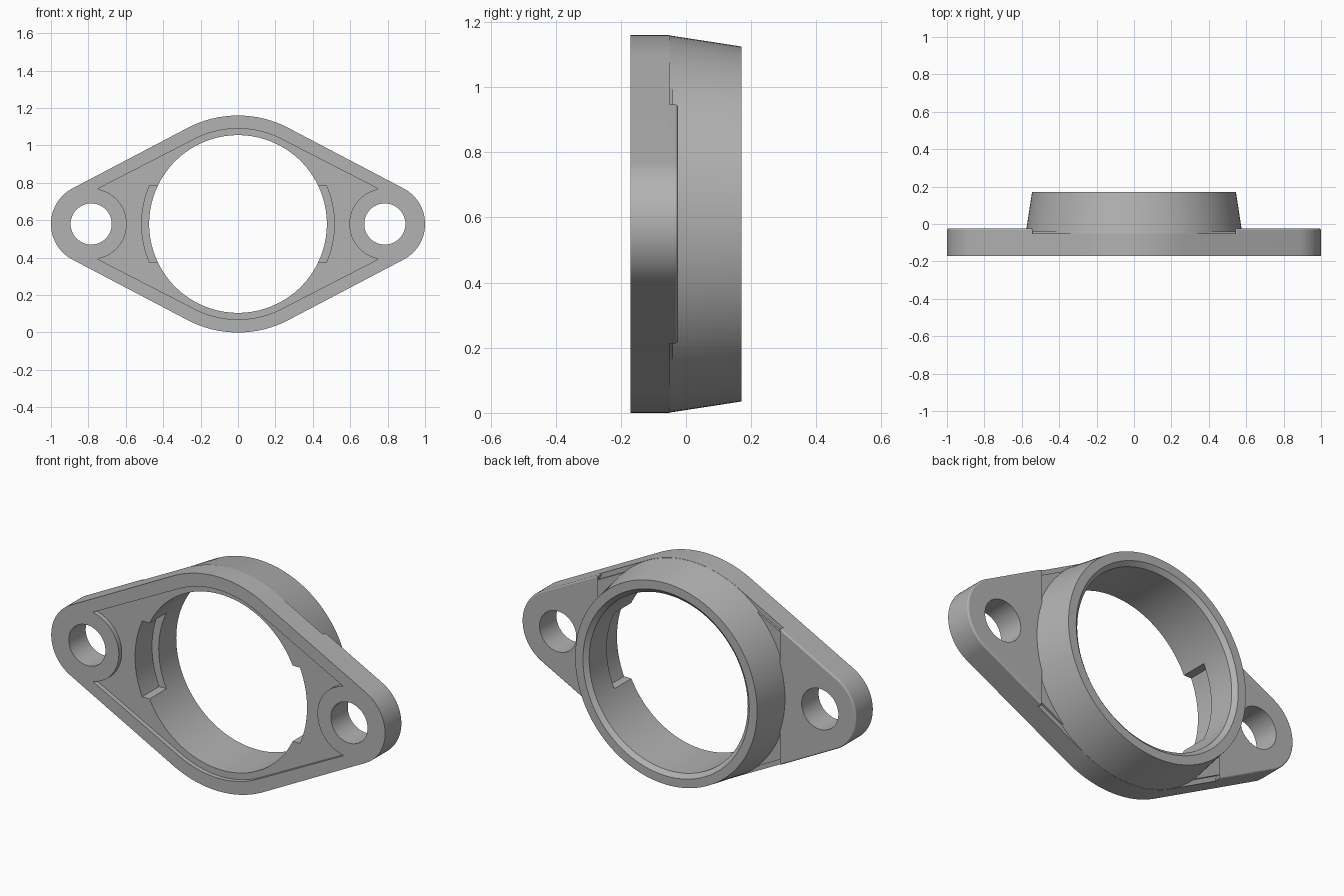
import bpy, bmesh
from math import sin, cos, asin, acos, sqrt, radians, pi

cube = bpy.data.objects.get("Cube")
if cube:
    bpy.data.objects.remove(cube, do_unlink=True)

MID = 0.58            # height of the bore axis
EAR = 0.785           # bolt hole distance from the axis
FRONT, PLATE, BACK = -0.17, -0.05, 0.17

metal = bpy.data.materials.new("cast_grey")
metal.use_nodes = True
grey = (0.45, 0.45, 0.45, 1)
metal.diffuse_color = grey
metal.node_tree.nodes["Principled BSDF"].inputs["Base Color"].default_value = grey


def arc(cx, r, a, b, n):
    return [(cx + r * cos(a + (b - a) * i / n), r * sin(a + (b - a) * i / n))
            for i in range(n + 1)]


def circle(cx, r, n=128):
    return arc(cx, r, 0, 2 * pi, n)[:-1]


def outline(big, small):
    """Tangent outline around the central circle and both ears."""
    t = acos((big - small) / EAR)
    return (arc(EAR, small, -t, t, 32) + arc(0, big, t, pi - t, 28)
            + arc(-EAR, small, pi - t, pi + t, 32) + arc(0, big, pi + t, 2 * pi - t, 28))


def solid(name, rings):
    """Loft matching sections, each given as (y, points), and cap the ends."""
    bm = bmesh.new()
    loops = [[bm.verts.new((x, y, z + MID)) for x, z in pts] for y, pts in rings]
    for a, b in zip(loops, loops[1:]):
        for i in range(len(a)):
            bm.faces.new((a[i - 1], a[i], b[i], b[i - 1]))
    bm.faces.new(loops[0])
    bm.faces.new(loops[-1])
    bmesh.ops.recalc_face_normals(bm, faces=bm.faces)
    mesh = bpy.data.meshes.new(name)
    bm.to_mesh(mesh)
    bm.free()
    mesh.materials.append(metal)
    ob = bpy.data.objects.new(name, mesh)
    bpy.context.collection.objects.link(ob)
    return ob


def prism(name, pts, y0, y1):
    return solid(name, [(y0, pts), (y1, pts)])


def combine(ob, tool, operation="DIFFERENCE"):
    mod = ob.modifiers.new("bool", "BOOLEAN")
    mod.operation, mod.solver, mod.object = operation, "EXACT", tool
    bpy.context.view_layer.objects.active = ob
    bpy.ops.object.modifier_apply(modifier=mod.name)
    bpy.data.objects.remove(tool, do_unlink=True)


# Flange plate with tapered rear collar
body = prism("flange_body", outline(0.58, 0.215), FRONT, PLATE)
collar = solid("collar", [(-0.1, circle(0, 0.56)), (PLATE, circle(0, 0.579)),
                          (BACK, circle(0, 0.545))])
combine(body, collar, "UNION")

# Shallow front recess, leaving a rim and a round land at each bolt hole
big, land = 0.51, 0.19
t = acos((MID - 0.215) / EAR)
tip = asin(0.187 / land)
recess = (arc(0, big, t, pi - t, 28) + arc(-EAR, land, tip, -tip, 32)
          + arc(0, big, pi + t, 2 * pi - t, 28) + arc(EAR, land, pi + tip, pi - tip, 32))
combine(body, prism("recess_cutter", recess, -0.3, FRONT + 0.025))

# Bore with chamfered rear lip
combine(body, solid("bore_cutter", [(-0.3, circle(0, 0.475)), (0.15, circle(0, 0.475)),
                                    (BACK, circle(0, 0.498)), (0.2, circle(0, 0.53))]))

# Thin raised web on the back of the plate
web = prism("back_web", outline(0.555, 0.19), PLATE, PLATE + 0.01)
combine(web, prism("web_bore_cutter", circle(0, 0.525), -0.3, 0.3))

parts = [body, web]
for side, s in (("left", 1), ("right", -1)):
    # Loading slot inside the bore
    a = asin(0.205 / 0.515)
    slot = [(0.4, -0.205)] + arc(0, 0.515, -a, a, 20) + [(0.4, 0.205)]
    combine(body, prism("slot_cutter", [(s * x, z) for x, z in slot], -0.3, 0))
    combine(body, prism("bolt_cutter", circle(s * EAR, 0.11, 64), -0.3, 0.3))
    combine(web, prism("web_bolt_cutter", circle(s * EAR, 0.13, 64), -0.3, 0.3))

    # Raised back pad: ear outline closed by an arc concentric with the collar
    inner = 0.65
    reach = t - acos(MID / inner)
    pad_pts = arc(EAR, 0.215, -t, t, 32) + arc(0, inner, reach, -reach, 24)
    pad = prism(side + "_back_pad", [(s * x, z) for x, z in pad_pts], PLATE, PLATE + 0.025)
    bm = bmesh.new()
    bm.from_mesh(pad.data)
    corner_z = inner * sin(reach)
    corners = [e for e in bm.edges
               if all(abs(abs(v.co.z - MID) - corner_z) < 1e-4 for v in e.verts)
               and abs(e.verts[0].co.y - e.verts[1].co.y) > 0.01]
    bmesh.ops.bevel(bm, geom=corners, offset=0.03, segments=8, profile=0.5,
                    affect="EDGES")
    rim = [e for e in bm.edges if all(v.co.y > PLATE + 0.02 for v in e.verts)]
    bmesh.ops.bevel(bm, geom=rim, offset=0.008, segments=3, profile=0.5, affect="EDGES")
    bm.to_mesh(pad.data)
    bm.free()
    combine(pad, prism("pad_bolt_cutter", circle(s * EAR, 0.11, 64), -0.3, 0.3))
    parts.append(pad)

# Smooth curved walls while keeping the machined edges crisp
bpy.ops.object.select_all(action="DESELECT")
for ob in parts:
    ob.select_set(True)
bpy.context.view_layer.objects.active = body
bpy.ops.object.shade_smooth_by_angle(angle=radians(7))
